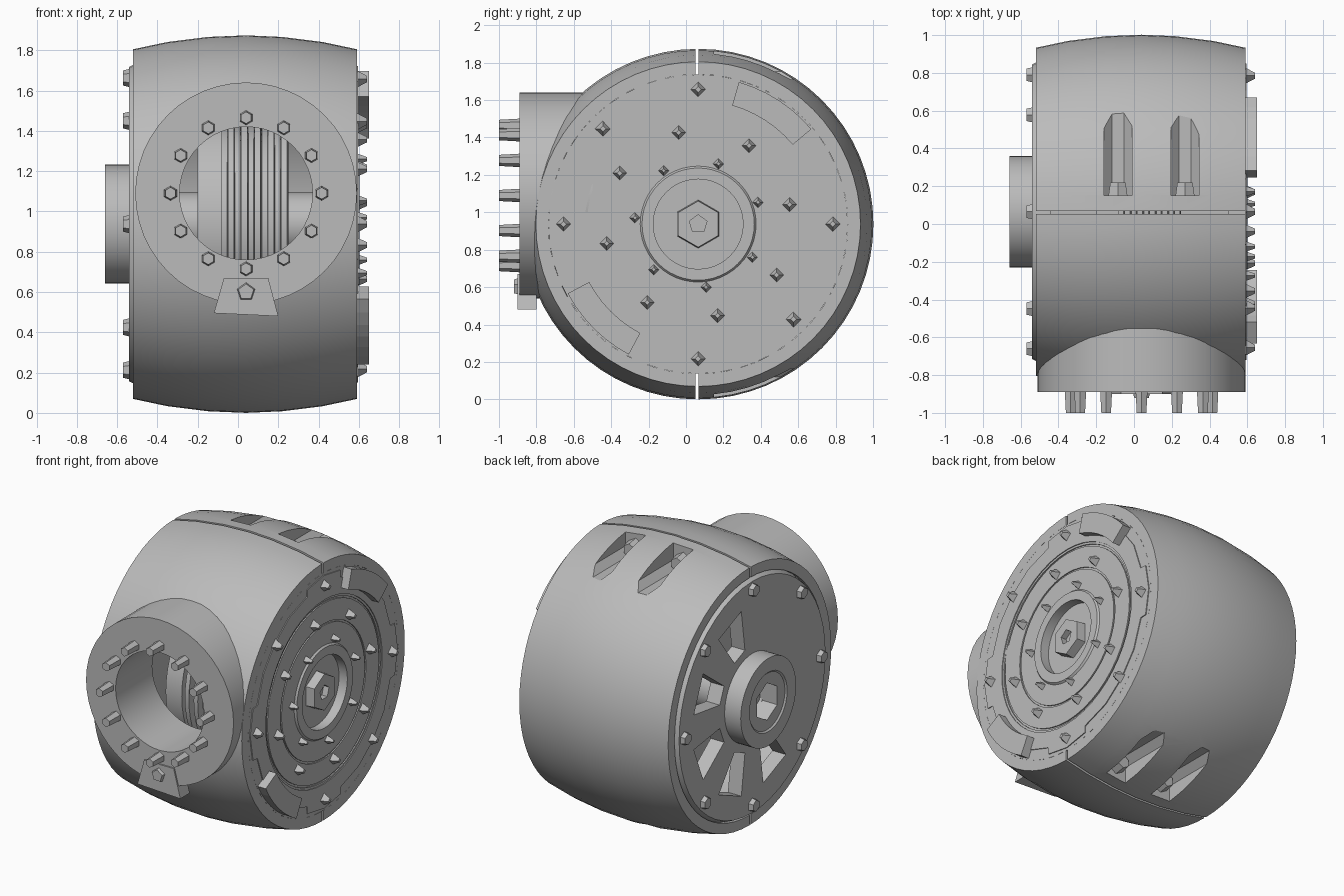
import bpy, bmesh, math
from mathutils import Matrix, Vector

old = bpy.data.objects.get("Cube")
if old:
    bpy.data.objects.remove(old, do_unlink=True)

grey = bpy.data.materials.new("plain_grey")
grey.use_nodes = True
grey.diffuse_color = (0.5, 0.5, 0.5, 1)
grey.node_tree.nodes["Principled BSDF"].inputs["Base Color"].default_value = (0.5, 0.5, 0.5, 1)

CY, CZ = 0.065, 0.937              # barrel axis, running along x
TX, TZ = 0.04, 1.09                # front port axis, running along y
BARREL = Matrix.Translation((0, CY, CZ))
PORT = Matrix.Translation((TX, 0, TZ)) @ Matrix.Rotation(-math.pi / 2, 4, 'Z')


def finish(name, bm, smooth=False):
    bmesh.ops.recalc_face_normals(bm, faces=bm.faces)
    mesh = bpy.data.meshes.new(name)
    bm.to_mesh(mesh)
    bm.free()
    mesh.materials.append(grey)
    obj = bpy.data.objects.new(name, mesh)
    bpy.context.collection.objects.link(obj)
    if smooth:
        soften(obj)
    return obj


def activate(obj):
    bpy.ops.object.select_all(action='DESELECT')
    obj.select_set(True)
    bpy.context.view_layer.objects.active = obj


def soften(obj):
    activate(obj)
    bpy.ops.object.shade_smooth_by_angle(angle=math.radians(28))


def lathe(name, profile, matrix, closed=True, steps=48, smooth=True):
    """Spin (along, radius) points round the local x axis."""
    bm = bmesh.new()
    vs = [bm.verts.new((a, 0, r)) for a, r in profile]
    pairs = list(zip(vs, vs[1:])) + ([(vs[-1], vs[0])] if closed else [])
    es = [bm.edges.new(p) for p in pairs]
    bmesh.ops.spin(bm, geom=vs + es, cent=(0, 0, 0), axis=(1, 0, 0),
                   angle=2 * math.pi, steps=steps, use_merge=True)
    bmesh.ops.remove_doubles(bm, verts=bm.verts, dist=1e-5)
    bm.transform(matrix)
    return finish(name, bm, smooth)


def stud(name, pos, direction, r, height, sides=6, taper=0.8):
    """Short prism standing on pos and pointing along direction."""
    bm = bmesh.new()
    turn = Vector(direction).to_track_quat('Z', 'Y').to_matrix().to_4x4()
    bmesh.ops.create_cone(bm, cap_ends=True, segments=sides, radius1=r,
                          radius2=r * taper, depth=height,
                          matrix=Matrix.Translation((0, 0, height / 2)))
    bm.transform(Matrix.Translation(pos) @ turn)
    return finish(name, bm)


def extrude(name, outline, axis, start, end, matrix=Matrix()):
    """Extrude a flat outline along x, y or z."""
    def place(p, d):
        return {'x': (d, *p), 'y': (p[0], d, p[1]), 'z': (*p, d)}[axis]
    bm = bmesh.new()
    face = bm.faces.new([bm.verts.new(place(p, start)) for p in outline])
    ext = bmesh.ops.extrude_face_region(bm, geom=[face])["geom"]
    shift = Vector(place((0, 0), end - start))
    bmesh.ops.translate(bm, vec=shift, verts=[v for v in ext if isinstance(v, bmesh.types.BMVert)])
    bm.transform(matrix)
    return finish(name, bm)


def box(name, lo, hi):
    return extrude(name, [(lo[0], lo[1]), (hi[0], lo[1]), (hi[0], hi[1]), (lo[0], hi[1])], 'z', lo[2], hi[2])


def cut(obj, cutters, smooth=False):
    activate(obj)
    for c in cutters:
        c.hide_render = True
        mod = obj.modifiers.new("cut", 'BOOLEAN')
        mod.operation, mod.solver, mod.object = 'DIFFERENCE', 'EXACT', c
        bpy.ops.object.modifier_apply(modifier=mod.name)
    if smooth:
        soften(obj)


def polar(r, degrees):
    a = math.radians(degrees)
    return r * math.cos(a), r * math.sin(a)


# Bulged outer shell, split by a thin seam and opened for the front port
shell = lathe("barrel_shell", [(-0.52, 0.80), (-0.52, 0.868), (-0.35, 0.904), (-0.15, 0.929),
                               (0.04, 0.937), (0.22, 0.929), (0.42, 0.904), (0.59, 0.868),
                               (0.59, 0.80)], BARREL, steps=64, smooth=False)
seam = box("seam_cutter", (-1, 0.052, -1), (1, 0.068, 3))
bore = lathe("bore_cutter", [(0.4, 0), (0.4, 0.5), (1.2, 0.5), (1.2, 0)], PORT, closed=False)
slots = []
for sign in (1, -1):
    for x in (-0.085, 0.27):
        # Channel with a faceted floor, cut flat into the curved shell
        w, half = 0.075, 0.031
        shape = [(-w, 0.3), (-w, -half), (-half, -w), (half, -w), (w, -half), (w, 0.3)]
        outline = [(x + px, CZ + sign * (0.848 + pz)) for px, pz in shape]
        slots.append(extrude("slot_cutter", outline, 'y', 0.15, 0.8))
        block = box("slot_floor", (x - 0.1, 0.09, CZ + sign * 0.68), (x + 0.1, 0.35, CZ + sign * 0.835))
        cut(block, [slots[-1]])
        stud("slot_bolt", (x, 0.15, CZ + sign * 0.83), (0, 1, 0), 0.058, 0.07)
cut(shell, [seam, bore] + slots, True)

# Front port tube
lathe("port_tube", [(0.50, 0.33), (0.50, 0.55), (0.89, 0.55), (0.89, 0.33)], PORT)
for i in range(12):
    px, pz = polar(0.375, 30 * i)
    stud("port_bolt", (TX + px, -0.87, TZ + pz), (0, -1, 0), 0.037, 0.13)
extrude("port_lip", [(-0.07, 0.67), (0.15, 0.67), (0.20, 0.48), (-0.12, 0.495)], 'y', -0.90, -0.80)
stud("lip_bolt", (0.04, -0.89, 0.6), (0, -1, 0), 0.05, 0.03, 5)

# Finned drum and shaft inside
drum = [(-0.2, 0), (-0.2, 0.55), (-0.08, 0.55)]
for i in range(5):
    x = -0.08 + i * 0.066
    drum += [(x, 0.49), (x + 0.025, 0.49), (x + 0.03, 0.56), (x + 0.06, 0.56)]
drum += [(0.25, 0.5), (0.25, 0)]
lathe("finned_drum", drum, BARREL, closed=False)
lathe("shaft", [(-0.5, 0), (-0.5, 0.16), (0.52, 0.16), (0.52, 0)], BARREL, closed=False, steps=24)

# Closed end disc with shallow rings and a sunken centre
disc = [(0.5, 0), (0.5, 0.80), (0.59, 0.80)]
for r in (0.60, 0.45):
    disc += [(0.59, r + 0.006), (0.582, r + 0.006), (0.582, r - 0.006), (0.59, r - 0.006)]
disc += [(0.59, 0.31), (0.602, 0.30), (0.602, 0.24), (0.54, 0.24), (0.54, 0)]
lathe("end_disc", disc, BARREL, closed=False)
outline = []
for i in range(4):                 # thin plate with four wide tabs
    for a, r in ((-13, 0.775), (0, 0.785), (13, 0.775), (14, 0.73), (30, 0.74), (45, 0.74), (60, 0.74), (76, 0.73)):
        outline.append(polar(r, 90 * i + a))
plate = extrude("tabbed_plate", outline, 'x', 0.585, 0.596, BARREL)
hole = lathe("plate_cutter", [(0.4, 0), (0.4, 0.62), (0.8, 0.62), (0.8, 0)], BARREL, closed=False)
cut(plate, [hole])
hub = stud("hex_boss", (0.53, CY, CZ), (1, 0, 0), 0.13, 0.07, 6, 0.95)
cut(hub, [stud("boss_cutter", (0.56, CY, CZ), (1, 0, 0), 0.05, 0.1, 5, 1)])
for count, r, size, start in ((8, 0.72, 0.045, 0), (8, 0.50, 0.04, 12), (7, 0.34, 0.03, 20)):
    for i in range(count):
        py, pz = polar(r, start + 360 / count * i)
        stud("disc_stud", (0.585, CY + py, CZ + pz), (1, 0, 0), size, 0.055, 4, 0.35)
for mid in (57, 225):              # raised arc blocks near the rim
    angles = [mid - 17 + 34 * i / 6 for i in range(7)]
    arc = [polar(0.79, a) for a in angles] + [polar(0.66, a) for a in reversed(angles)]
    extrude("arc_block", arc, 'x', 0.58, 0.65, BARREL)

# Open spoked wheel on the other end
wheel = lathe("spoked_wheel", [(-0.54, 0.12), (-0.54, 0.78), (-0.50, 0.80), (-0.44, 0.80), (-0.44, 0.12)],
              BARREL, smooth=False)
windows = []
for i in range(8):
    turn = BARREL @ Matrix.Rotation(math.radians(45 * i + 22.5), 4, 'X')
    windows.append(extrude("window_cutter", [(0.35, -0.06), (0.62, -0.13), (0.62, 0.13), (0.35, 0.06)],
                           'x', -0.7, -0.3, turn))
cut(wheel, windows, True)
for i in range(8):
    py, pz = polar(0.725, 45 * i)
    stud("wheel_bolt", (-0.52, CY + py, CZ + pz), (-1, 0, 0), 0.05, 0.05, 6, 0.75)
cap = lathe("wheel_hub", [(-0.46, 0), (-0.46, 0.295), (-0.66, 0.295), (-0.66, 0.2), (-0.65, 0.19), (-0.65, 0)],
            BARREL, closed=False, smooth=False)
socket = stud("socket_cutter", (-0.52, CY, CZ), (-1, 0, 0), 0.125, 0.3, 6, 1)
cut(cap, [socket], True)

# Remove the cutting helpers
for obj in list(bpy.data.objects):
    if "_cutter" in obj.name:
        bpy.data.objects.remove(obj, do_unlink=True)
